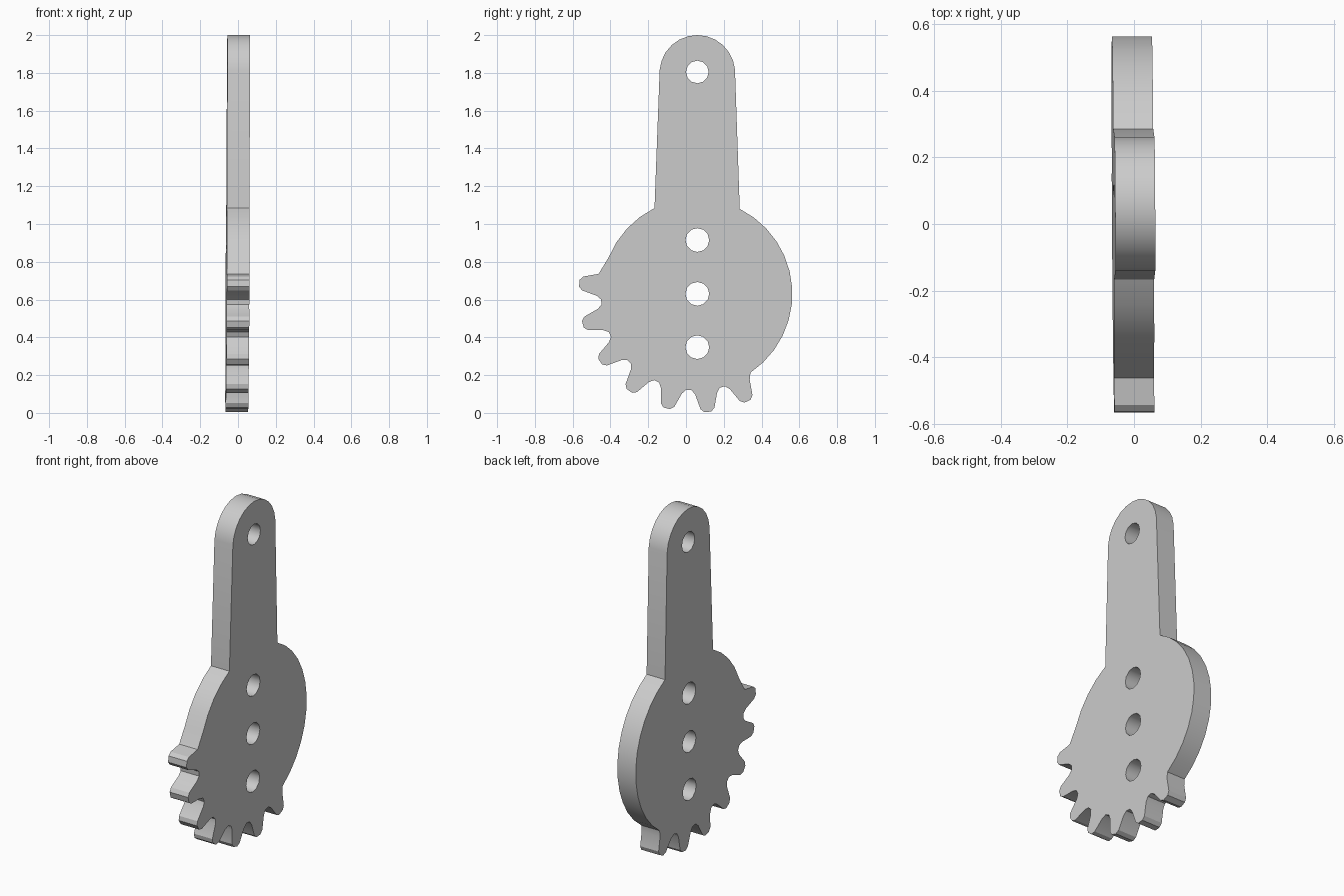
import bpy
import bmesh
from math import sin, cos, radians, pi

cube = bpy.data.objects.get("Cube")
if cube:
    bpy.data.objects.remove(cube, do_unlink=True)

HUB_Y, HUB_Z = 0.06, 0.63
BODY_R = 0.503
HALF_THICK = 0.06


def arc(cy, cz, r, start, end, steps):
    """Points on an arc, angles in degrees."""
    angles = [radians(start + (end - start) * i / steps) for i in range(steps + 1)]
    return [(cy + r * cos(a), cz + r * sin(a)) for a in angles]


# One gear tooth: sideways offset and distance from the hub
flank = [(-0.075, 0.505), (-0.058, 0.53), (-0.037, 0.609), (-0.018, 0.627)]
tooth_profile = flank + [(-t, r) for t, r in reversed(flank)]


def tooth(angle, first, last):
    """Tooth outline; the outermost teeth have no root fillet."""
    a = radians(angle)
    points = tooth_profile[1 if first else 0:-1 if last else None]
    return [(HUB_Y + r * cos(a) - t * sin(a), HUB_Z + r * sin(a) + t * cos(a))
            for t, r in points]


# Outline: rounded arm end, left shoulder, seven teeth, right side of the disc
outline = arc(HUB_Y, 1.80, 0.2, 5, 175, 12)
outline += arc(HUB_Y, HUB_Z, 0.508, 116.5, 168, 5)[:-1]
for i in range(7):
    outline += tooth(174.8 + 20.05 * i, i == 0, i == 6)
outline += arc(HUB_Y, HUB_Z, BODY_R, 304, 423.5, 12)

# Bolt holes
holes = [arc(HUB_Y, z, r, 0, 360, 12)[:-1]
         for z, r in ((1.805, 0.06), (0.915, 0.063), (HUB_Z, 0.063), (0.348, 0.063))]

# Fill the outline around the holes and extrude it to a plate
bm = bmesh.new()
edges = []
for loop in [outline] + holes:
    verts = [bm.verts.new((-HALF_THICK, y, z)) for y, z in loop]
    edges += [bm.edges.new((v, verts[i - 1])) for i, v in enumerate(verts)]
bmesh.ops.triangle_fill(bm, use_beauty=True, use_dissolve=False, edges=edges)
result = bmesh.ops.extrude_face_region(bm, geom=bm.faces[:])
moved = [g for g in result["geom"] if isinstance(g, bmesh.types.BMVert)]
bmesh.ops.translate(bm, verts=moved, vec=(2 * HALF_THICK, 0, 0))

# Very slight lean of the plate
for v in bm.verts:
    v.co.x += 0.005 * v.co.z - 0.006 * v.co.y - 0.006
bmesh.ops.recalc_face_normals(bm, faces=bm.faces[:])

mesh = bpy.data.meshes.new("gear_lever")
bm.to_mesh(mesh)
bm.free()
lever = bpy.data.objects.new("gear_lever", mesh)
bpy.context.collection.objects.link(lever)

# Plain grey finish
grey = bpy.data.materials.new("light_grey")
grey.use_nodes = True
colour = (0.6, 0.6, 0.6, 1)
grey.diffuse_color = colour
grey.node_tree.nodes["Principled BSDF"].inputs["Base Color"].default_value = colour
mesh.materials.append(grey)

# Smooth curved rims, keep edges and teeth crisp
bpy.ops.object.select_all(action="DESELECT")
lever.select_set(True)
bpy.context.view_layer.objects.active = lever
bpy.ops.object.shade_smooth_by_angle(angle=pi / 6 + 0.02)
